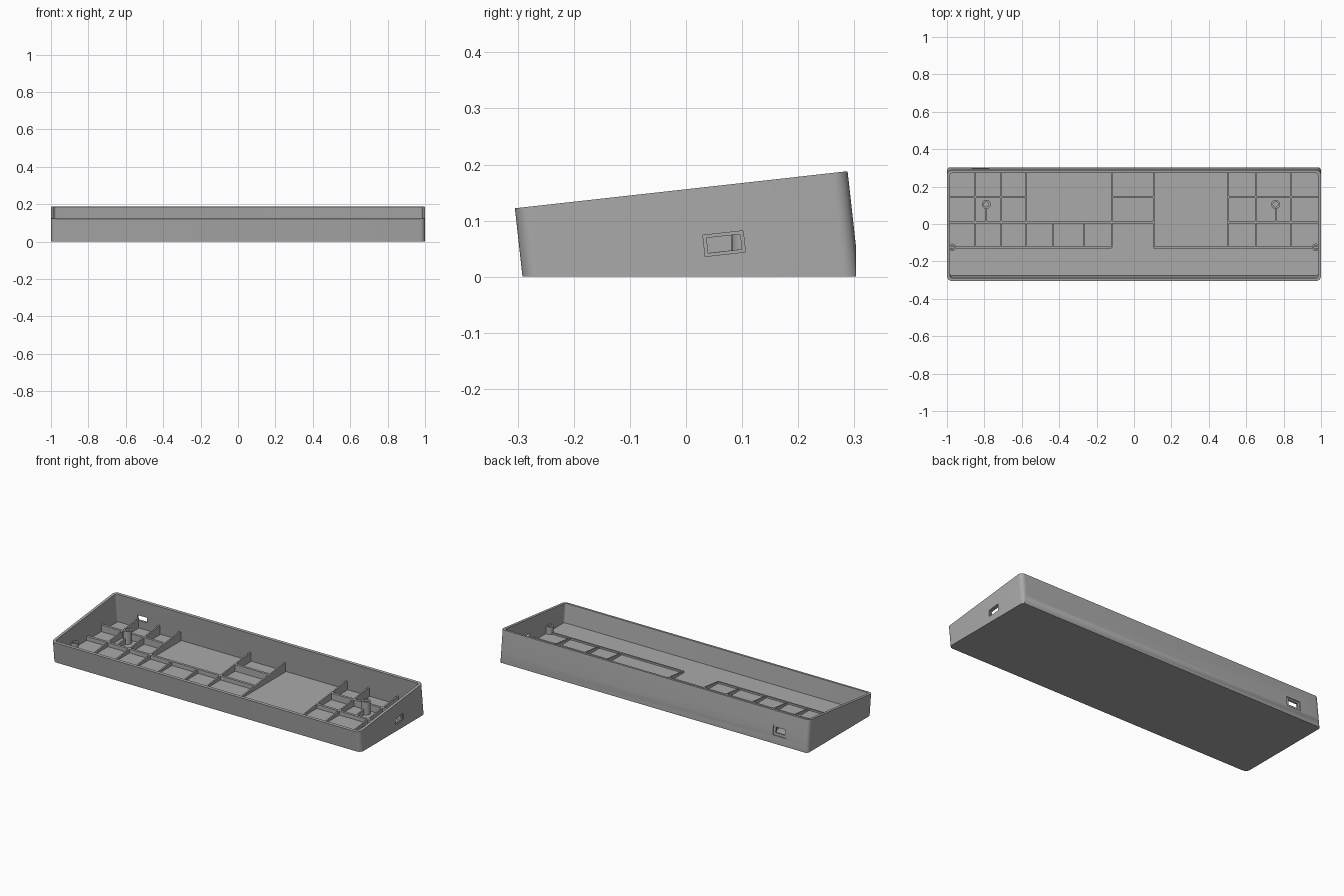
import bpy, bmesh, math
from mathutils import Matrix, Vector

cube = bpy.data.objects.get("Cube")
if cube:
    bpy.data.objects.remove(cube, do_unlink=True)

TILT = math.radians(6.35)
FLOOR = 0.015
# frame of the sloping rim plane
FRAME = Matrix.Translation((0, -0.0085, 0.155)) @ Matrix.Rotation(TILT, 4, "X")

grey = bpy.data.materials.new("case grey")
grey.use_nodes = True
grey.diffuse_color = (0.4, 0.4, 0.4, 1)
grey.node_tree.nodes["Principled BSDF"].inputs["Base Color"].default_value = (0.4, 0.4, 0.4, 1)


def make_object(name, bm):
    bmesh.ops.recalc_face_normals(bm, faces=bm.faces)
    mesh = bpy.data.meshes.new(name)
    bm.to_mesh(mesh)
    bm.free()
    obj = bpy.data.objects.new(name, mesh)
    mesh.materials.append(grey)
    bpy.context.collection.objects.link(obj)
    return obj


def trim(bm, point, normal):
    """Cut away everything on the normal side and cap the opening."""
    geom = bm.verts[:] + bm.edges[:] + bm.faces[:]
    cut = bmesh.ops.bisect_plane(bm, geom=geom, plane_co=point, plane_no=normal, clear_outer=True)
    edges = [e for e in cut["geom_cut"] if isinstance(e, bmesh.types.BMEdge)]
    bmesh.ops.contextual_create(bm, geom=edges)


def rounded_prism(half_x, half_y, radius, top, bottom, steps=8):
    """Rounded rectangle swept square to the sloping rim."""
    bm = bmesh.new()
    ring = []
    for i, (sx, sy) in enumerate([(1, 1), (-1, 1), (-1, -1), (1, -1)]):
        for k in range(steps + 1):
            t = math.pi / 2 * (i + k / steps)
            x = sx * (half_x - radius) + radius * math.cos(t)
            y = sy * (half_y - radius) + radius * math.sin(t)
            ring.append(bm.verts.new(FRAME @ Vector((x, y, top))))
    face = bm.faces.new(ring)
    moved = bmesh.ops.extrude_face_region(bm, geom=[face])["geom"]
    shift = FRAME.to_3x3() @ Vector((0, 0, bottom - top))
    bmesh.ops.translate(bm, verts=[v for v in moved if isinstance(v, bmesh.types.BMVert)], vec=shift)
    bmesh.ops.recalc_face_normals(bm, faces=bm.faces)
    return bm


def box_cutter(centre, size):
    bm = bmesh.new()
    matrix = Matrix.Translation(centre) @ Matrix.Rotation(TILT, 4, "X") @ Matrix.Diagonal((*size, 1))
    bmesh.ops.create_cube(bm, size=1, matrix=matrix)
    return make_object("cutter", bm)


def cut_away(target, cutter):
    cutter.hide_render = True
    mod = target.modifiers.new("cut", "BOOLEAN")
    mod.operation, mod.solver, mod.object = "DIFFERENCE", "EXACT", cutter
    bpy.context.view_layer.objects.active = target
    bpy.ops.object.modifier_apply(modifier=mod.name)
    bpy.data.objects.remove(cutter, do_unlink=True)


def smooth(obj):
    bpy.ops.object.select_all(action="DESELECT")
    obj.select_set(True)
    bpy.context.view_layer.objects.active = obj
    bpy.ops.object.shade_smooth_by_angle(angle=math.radians(30))


# wedge shaped outer body, flat underneath and upright at the back foot
bm = rounded_prism(1.0, 0.2983, 0.027, 0, -0.3)
trim(bm, (0, 0, 0), (0, 0, -1))
trim(bm, (0, 0.303, 0), (0, 1, 0))
case = make_object("case_shell", bm)

# hollow inside with a level floor
bm = rounded_prism(0.984, 0.282, 0.012, 0.05, -0.3)
trim(bm, (0, 0, FLOOR), (0, 0, -1))
cut_away(case, make_object("cutter", bm))

# back port and right-hand side port: shallow recess plus through hole
cut_away(case, box_cutter((-0.82, 0.305, 0.078), (0.09, 0.02, 0.056)))
cut_away(case, box_cutter((-0.82, 0.29, 0.078), (0.062, 0.08, 0.032)))
cut_away(case, box_cutter((1.0, 0.068, 0.059), (0.012, 0.072, 0.038)))
cut_away(case, box_cutter((0.99, 0.068, 0.059), (0.08, 0.06, 0.027)))
smooth(case)

# floor ribs, their tops parallel to the rim
ribs = bmesh.new()


def rib(x0, x1, y0, y1):
    size = Matrix.Diagonal((x1 - x0, y1 - y0, 1, 1))
    centre = Matrix.Translation(((x0 + x1) / 2, (y0 + y1) / 2, 0))
    for v in bmesh.ops.create_cube(ribs, size=1, matrix=centre @ size)["verts"]:
        v.co.z = 0.038 + math.tan(TILT) * v.co.y if v.co.z > 0 else FLOOR - 0.004


def rib_across(y, x0, x1, t=0.006):
    rib(x0, x1, y - t, y + t)


def rib_along(x, y0, y1, t=0.004):
    rib(x - t, x + t, y0, y1)


WALL = 0.988
FRONT, MID, REAR, BACK = -0.125, 0.01, 0.145, 0.286
for x0, x1 in [(-WALL, -0.575), (-0.12, 0.105), (0.505, WALL)]:
    rib_across(REAR, x0, x1)
for x0, x1 in [(-WALL, 0.105), (0.505, WALL)]:
    rib_across(MID, x0, x1)
for x0, x1 in [(-WALL, -0.12), (0.105, WALL)]:
    rib_across(FRONT, x0, x1)
for x in (-0.85, -0.71, -0.575, -0.12, 0.105, 0.505, 0.65, 0.837):
    rib_along(x, FRONT, BACK)
for x in (-0.435, -0.265):
    rib_along(x, FRONT, MID)
for x in (-0.79, 0.757):
    rib_along(x, MID, 0.085)
make_object("floor_ribs", ribs)


# hollow screw posts
def screw_post(name, x, y, top, radius):
    bm = bmesh.new()
    profile = [(radius, FLOOR - 0.004), (radius, top), (radius * 0.55, top), (radius * 0.55, FLOOR)]
    verts = [bm.verts.new((r, 0, z)) for r, z in profile]
    edges = [bm.edges.new(pair) for pair in zip(verts, verts[1:])]
    bmesh.ops.spin(bm, geom=verts + edges, axis=(0, 0, 1), cent=(0, 0, 0),
                   angle=math.tau, steps=20, use_merge=True)
    bmesh.ops.remove_doubles(bm, verts=bm.verts, dist=0.0001)
    bmesh.ops.translate(bm, verts=bm.verts, vec=(x, y, 0))
    smooth(make_object(name, bm))


screw_post("right_screw_post", -0.79, 0.105, 0.09, 0.024)
screw_post("left_screw_post", 0.757, 0.105, 0.09, 0.024)
screw_post("right_edge_post", -0.972, FRONT, 0.058, 0.02)
screw_post("left_edge_post", 0.972, FRONT, 0.058, 0.02)
